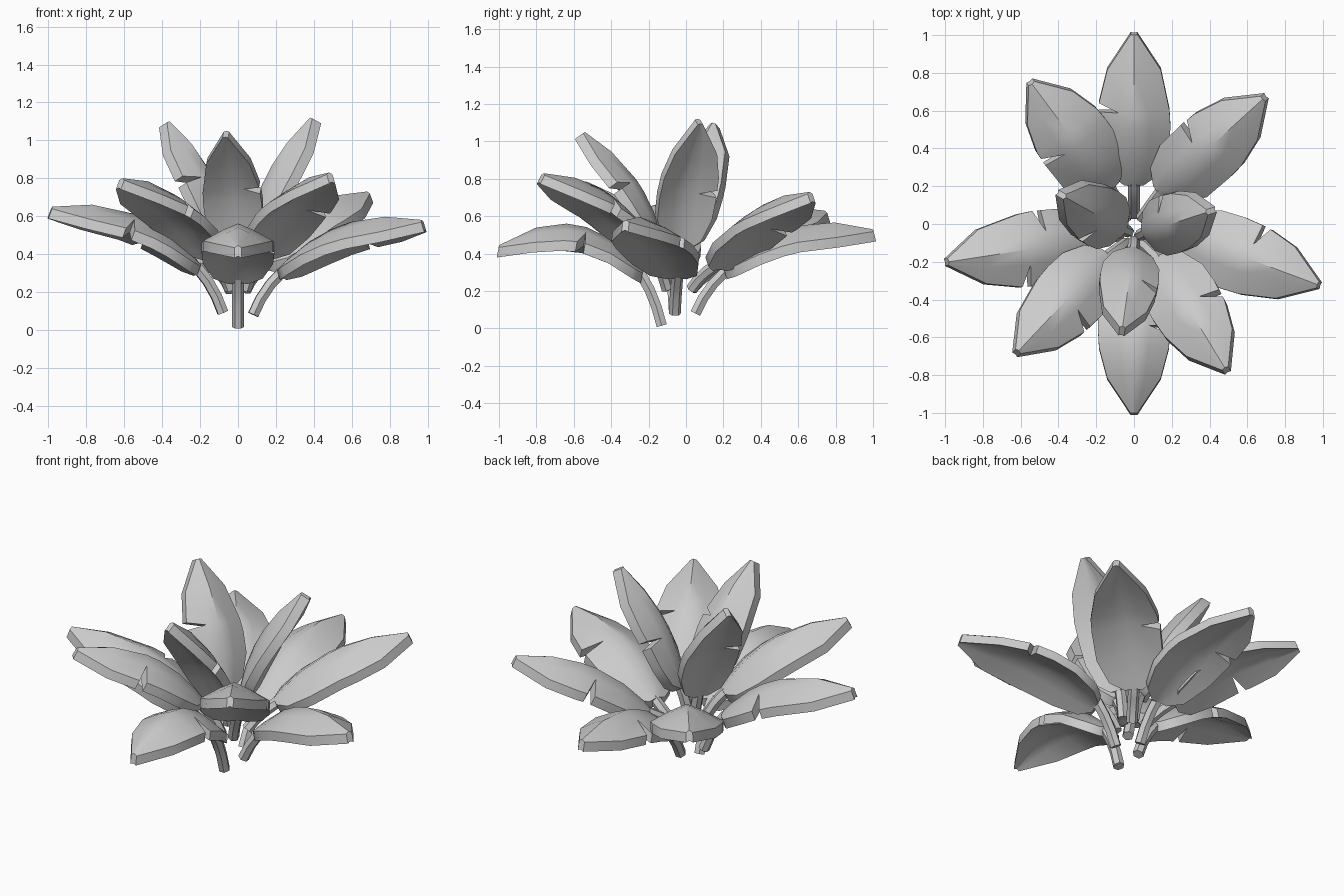
import bpy
import bmesh
from math import radians
from mathutils import Vector

cube = bpy.data.objects.get("Cube")
if cube:
    bpy.data.objects.remove(cube)

# One flat grey for the whole plant
grey = bpy.data.materials.new("leaf grey")
grey.use_nodes = True
grey.diffuse_color = (0.6, 0.6, 0.6, 1)
grey.node_tree.nodes["Principled BSDF"].inputs["Base Color"].default_value = (0.6, 0.6, 0.6, 1)

# Half width along the leaf, from base to tip
OUTLINE = [(0, 0.05), (0.07, 0.13), (0.24, 0.185), (0.4, 0.193), (0.57, 0.185), (0.77, 0.142), (1, 0.018)]
COLUMNS = [-1, -0.42, 0, 0.42, 1]
THICKNESS = 0.055


def half_width(t):
    for (t0, w0), (t1, w1) in zip(OUTLINE, OUTLINE[1:]):
        if t <= t1:
            return w0 + (w1 - w0) * (t - t0) / (t1 - t0)
    return OUTLINE[-1][1]


def finish(obj):
    """Smooth all but the sharp edges."""
    bpy.ops.object.select_all(action="DESELECT")
    obj.select_set(True)
    bpy.context.view_layer.objects.active = obj
    bpy.ops.object.convert(target="MESH")
    bpy.ops.object.shade_smooth_by_angle(angle=radians(45))


def make_leaf(name, base, tip, arch, width, notches):
    """Arched, ridged blade with wedge tears; returns its midrib function."""
    base, tip = Vector(base), Vector(tip)
    chord = tip - base
    side = Vector((-chord.y, chord.x, 0)).normalized()
    normal = chord.cross(side).normalized()

    def surface(t, c):
        w = half_width(t) * width
        droop = (0.3 + 0.35 * t) * w * abs(c) ** 1.2
        return base + chord * t + side * w * c + normal * (4 * arch * t * (1 - t) - droop)

    def underside(co):
        # The underside is flatter than the top, so the midrib is thickest
        offset = co - base
        inset = half_width(offset.dot(chord) / chord.length_squared) * width - abs(offset.dot(side))
        return co - normal * (THICKNESS + 0.15 * max(0, inset))

    # Each tear is a doubled row that shares all but its outer point
    rows = [(t, 0, 0) for t, _ in OUTLINE if all(abs(t - n) > 0.075 for n, _ in notches)]
    for t, edge in notches:
        rows += [(t, edge, -1), (t, edge, 1)]
    rows.sort()

    bm = bmesh.new()
    previous = None
    for t, edge, sign in rows:
        row = []
        for i, c in enumerate(COLUMNS):
            torn = edge and c == edge
            if sign == 1 and not torn:
                row.append(previous[i])
            else:
                shift = 0.02 + 0.028 * sign if torn else 0
                row.append(bm.verts.new(surface(t + shift, c)))
        if previous and sign != 1:
            for i in range(len(COLUMNS) - 1):
                bm.faces.new((previous[i], row[i], row[i + 1], previous[i + 1]))
        previous = row

    # Close the blade with an underside and a rim
    top_faces = list(bm.faces)
    rim = [tuple(e.verts) for e in bm.edges if e.is_boundary]
    below = {v: bm.verts.new(underside(v.co)) for v in list(bm.verts)}
    for face in top_faces:
        bm.faces.new([below[v] for v in reversed(face.verts)])
    for a, b in rim:
        bm.faces.new((a, b, below[b], below[a]))
    bmesh.ops.recalc_face_normals(bm, faces=bm.faces)

    mesh = bpy.data.meshes.new(name)
    bm.to_mesh(mesh)
    bm.free()
    mesh.materials.append(grey)
    leaf = bpy.data.objects.new(name, mesh)
    bpy.context.collection.objects.link(leaf)
    finish(leaf)
    return lambda t: surface(t, 0) - normal * 0.03


def make_stem(name, root, midrib):
    """Six-sided stalk that curves up and ends inside the blade."""
    root, base = Vector(root), midrib(0)
    bend = root.lerp(base, 0.6)
    bend.xy = root.xy.lerp(base.xy, 0.35)
    path = [root.lerp(bend, f).lerp(bend.lerp(base, f), f) for f in (0, 0.33, 0.67, 1)]
    path.append(midrib(0.1))
    data = bpy.data.curves.new(name, "CURVE")
    data.dimensions = "3D"
    data.bevel_depth = 0.032
    data.bevel_resolution = 1
    data.use_fill_caps = True
    spline = data.splines.new("POLY")
    spline.points.add(len(path) - 1)
    for point, co in zip(spline.points, path):
        point.co = (*co, 1)
    spline.points[-1].radius = 0.5
    data.materials.append(grey)
    stem = bpy.data.objects.new(name, data)
    bpy.context.collection.objects.link(stem)
    finish(stem)


# name, stem root, leaf base, leaf tip, arch, width, tears (position, side)
LEAVES = [
    # low outer ring
    ("back", (0, 0.05, 0.08), (0, 0.2, 0.33), (0, 1, 0.53), 0.12, 1, [(0.51, 1)]),
    ("left", (0.08, -0.06, 0.08), (0.22, -0.04, 0.33), (0.97, -0.32, 0.58), 0.11, 1.03, [(0.54, 1)]),
    ("front", (0, -0.13, 0.015), (0, -0.23, 0.31), (0, -1, 0.445), 0.18, 1, [(0.43, 1)]),
    ("right", (-0.08, -0.06, 0.09), (-0.2, -0.08, 0.35), (-0.98, -0.2, 0.65), 0.12, 1.03,
     [(0.36, -1), (0.5, 1)]),
    # raised diagonal ring
    ("back_left", (0.04, 0.03, 0.21), (0.13, 0.16, 0.37), (0.68, 0.66, 0.73), 0.1, 1, [(0.46, 1)]),
    ("front_left", (0.04, -0.1, 0.21), (0.12, -0.17, 0.43), (0.48, -0.76, 0.83), 0.11, 1, [(0.49, 1)]),
    ("front_right", (-0.04, -0.1, 0.21), (-0.13, -0.16, 0.43), (-0.61, -0.67, 0.8), 0.11, 1, [(0.52, 1)]),
    ("back_right", (-0.04, 0.03, 0.21), (-0.12, 0.18, 0.36), (-0.54, 0.74, 0.63), 0.12, 1.06, [(0.47, 1)]),
    # upright inner leaves
    ("inner_right", (-0.03, -0.04, 0.28), (-0.04, -0.04, 0.46), (-0.36, 0.14, 1.1), 0.08, 0.85, [(0.5, 1)]),
    ("inner_left", (0.03, -0.06, 0.28), (0.04, -0.05, 0.45), (0.38, 0.06, 1.12), 0.07, 0.83, [(0.42, 1)]),
    ("inner_front", (0, -0.09, 0.28), (0, -0.12, 0.45), (-0.06, -0.54, 1.05), 0.08, 0.81, [(0.5, 1)]),
]

for place, root, base, tip, arch, width, notches in LEAVES:
    midrib = make_leaf(place + "_leaf", base, tip, arch, width, notches)
    make_stem(place + "_stem", root, midrib)
